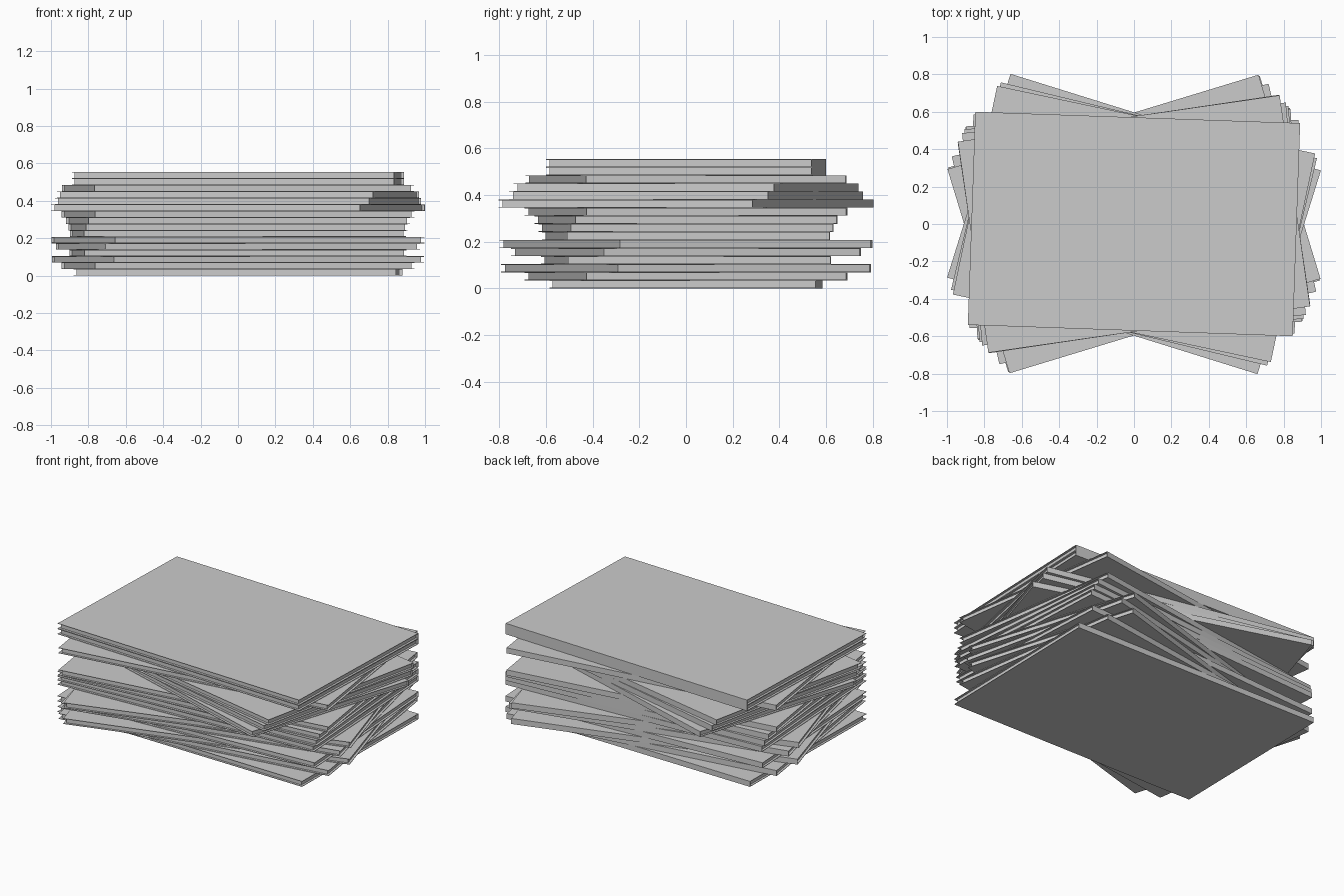
import bpy, bmesh
from math import radians

if "Cube" in bpy.data.objects:
    bpy.data.objects.remove(bpy.data.objects["Cube"])

HX, HY = 0.869, 0.57      # half length / half depth of a cover
PITCH = 0.0346            # thickness of one book
T = 0.003                 # cover board thickness
INSET = 0.014             # cover overhang past the pages
ANGLES = [-1, 8.4, 16.4, 3.4, 12.9, 16.9, 3.1, 4.1,
          5.4, 8.4, -17.3, -13.5, -12, 8.2, -2, -2]


def extrude_profile(name, profile, half_len):
    """Closed (y, z) profile extruded along x."""
    bm = bmesh.new()
    face = bm.faces.new([bm.verts.new((-half_len, y, z)) for y, z in profile])
    res = bmesh.ops.extrude_face_region(bm, geom=[face])
    moved = [v for v in res["geom"] if isinstance(v, bmesh.types.BMVert)]
    bmesh.ops.translate(bm, verts=moved, vec=(2 * half_len, 0, 0))
    bmesh.ops.recalc_face_normals(bm, faces=bm.faces)
    mesh = bpy.data.meshes.new(name)
    bm.to_mesh(mesh)
    bm.free()
    return mesh


# Cover: two boards joined by a flat spine along the back
cover = extrude_profile("book_cover", [
    (-HY, 0), (HY, 0), (HY, PITCH), (-HY, PITCH),
    (-HY, PITCH - T), (HY - T, PITCH - T), (HY - T, T), (-HY, T)], HX)

# Page block: set back on the three open sides
y0, y1 = -HY + INSET, HY - T
pages = extrude_profile("book_pages", [
    (y0, T), (y1, T), (y1, PITCH - T), (y0, PITCH - T)], HX - INSET)

# Stack of books, each turned about the centre
for i, angle in enumerate(ANGLES):
    for part, mesh in (("cover", cover), ("pages", pages)):
        ob = bpy.data.objects.new(f"book_{i + 1:02d}_{part}", mesh)
        ob.location.z = i * PITCH
        ob.rotation_euler.z = radians(angle)
        bpy.context.collection.objects.link(ob)
